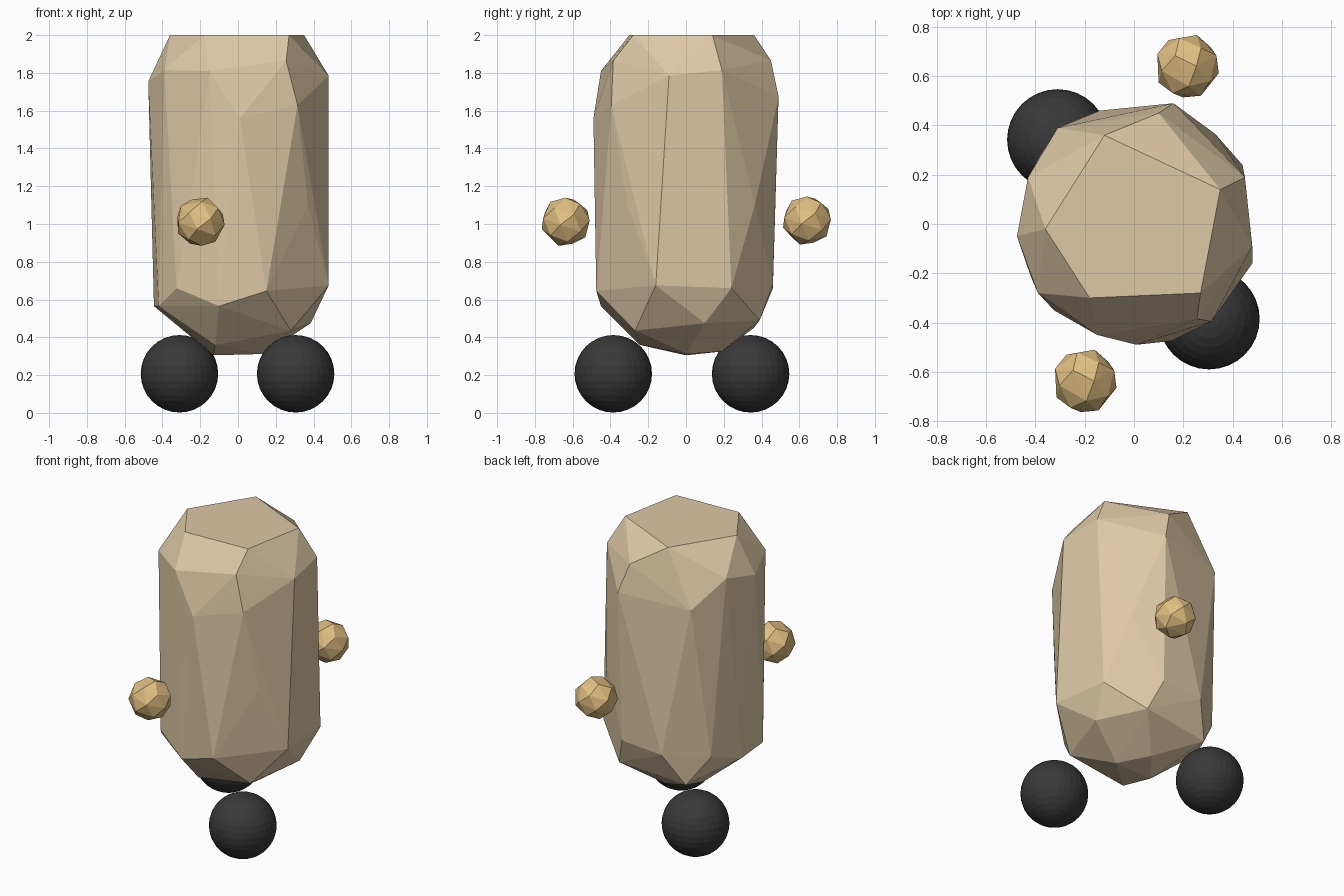
import bpy, bmesh, math
from mathutils import Vector

if "Cube" in bpy.data.objects:
    bpy.data.objects.remove(bpy.data.objects["Cube"])


def material(name, rgb):
    m = bpy.data.materials.new(name)
    m.diffuse_color = (*rgb, 1)
    m.use_nodes = True
    m.node_tree.nodes["Principled BSDF"].inputs["Base Color"].default_value = m.diffuse_color
    return m


def finish(name, bm, mat):
    bmesh.ops.recalc_face_normals(bm, faces=bm.faces)
    me = bpy.data.meshes.new(name)
    bm.to_mesh(me)
    bm.free()
    me.materials.append(mat)
    ob = bpy.data.objects.new(name, me)
    bpy.context.collection.objects.link(ob)
    return ob


def hull(name, points, mat):
    bm = bmesh.new()
    for p in points:
        bm.verts.new(p)
    bmesh.ops.convex_hull(bm, input=bm.verts)
    loose = [v for v in bm.verts if not v.link_faces]
    bmesh.ops.delete(bm, geom=loose, context='VERTS')
    return finish(name, bm, mat)


tan = material("tan", (0.73, 0.58, 0.38))
gold = material("gold", (0.75, 0.52, 0.22))
dark = material("dark", (0.04, 0.04, 0.04))

# Faceted body: flat top, shoulder ring, waist, lower ring, base
top = [(x, y, 2.0) for x, y in
       [(-.12, .36), (.35, .14), (.27, -.28), (-.18, -.30), (-.36, -.02)]]
shoulder = [(.16, .49, 1.675), (.10, .45, 1.865), (.45, .19, 1.815),
            (.48, -.09, 1.785), (.255, -.385, 1.865), (.315, -.395, 1.63),
            (.01, -.49, 1.56), (-.15, -.45, 1.81), (-.39, -.28, 1.815),
            (-.475, -.05, 1.755), (-.43, .19, 1.81), (-.31, .39, 1.64)]
waist = [(.37, -.31, 1.10), (.33, .365, 1.105)]
lower = [(.44, .24, .66), (.48, -.16, .675), (.15, -.475, .645),
         (-.10, -.45, .565), (-.325, -.35, .66), (-.42, -.21, .565),
         (-.445, .05, .565), (-.38, .28, .64), (-.14, .46, .66), (.15, .46, .68)]
base = [(.28, -.27, .435), (.385, .10, .475), (.22, .39, .49), (-.25, .36, .45),
        (.02, .19, .325), (.14, 0, .312), (-.13, 0, .305), (-.12, -.245, .36)]
hull("body", top + shoulder + waist + lower + base, tan)

# Faceted side nuggets, evenly spread points on a small ball
R, N = 0.133, 24
golden_angle = math.pi * (3 - math.sqrt(5))
nugget = []
for i in range(N):
    z = 1 - (2 * i + 1) / N
    r = math.sqrt(1 - z * z)
    nugget.append(Vector((r * math.cos(i * golden_angle),
                          r * math.sin(i * golden_angle), z)) * R)
for name, c in (("front_hand", (-.20, -.637, 1.012)), ("back_hand", (.215, .64, 1.018))):
    hull(name, [p + Vector(c) for p in nugget], gold)

# Ball feet
for name, x, y in (("front_foot", .305, -.385), ("back_foot", -.31, .342)):
    bm = bmesh.new()
    bmesh.ops.create_uvsphere(bm, u_segments=32, v_segments=16, radius=.205)
    finish(name, bm, dark).location = (x, y, .207)
